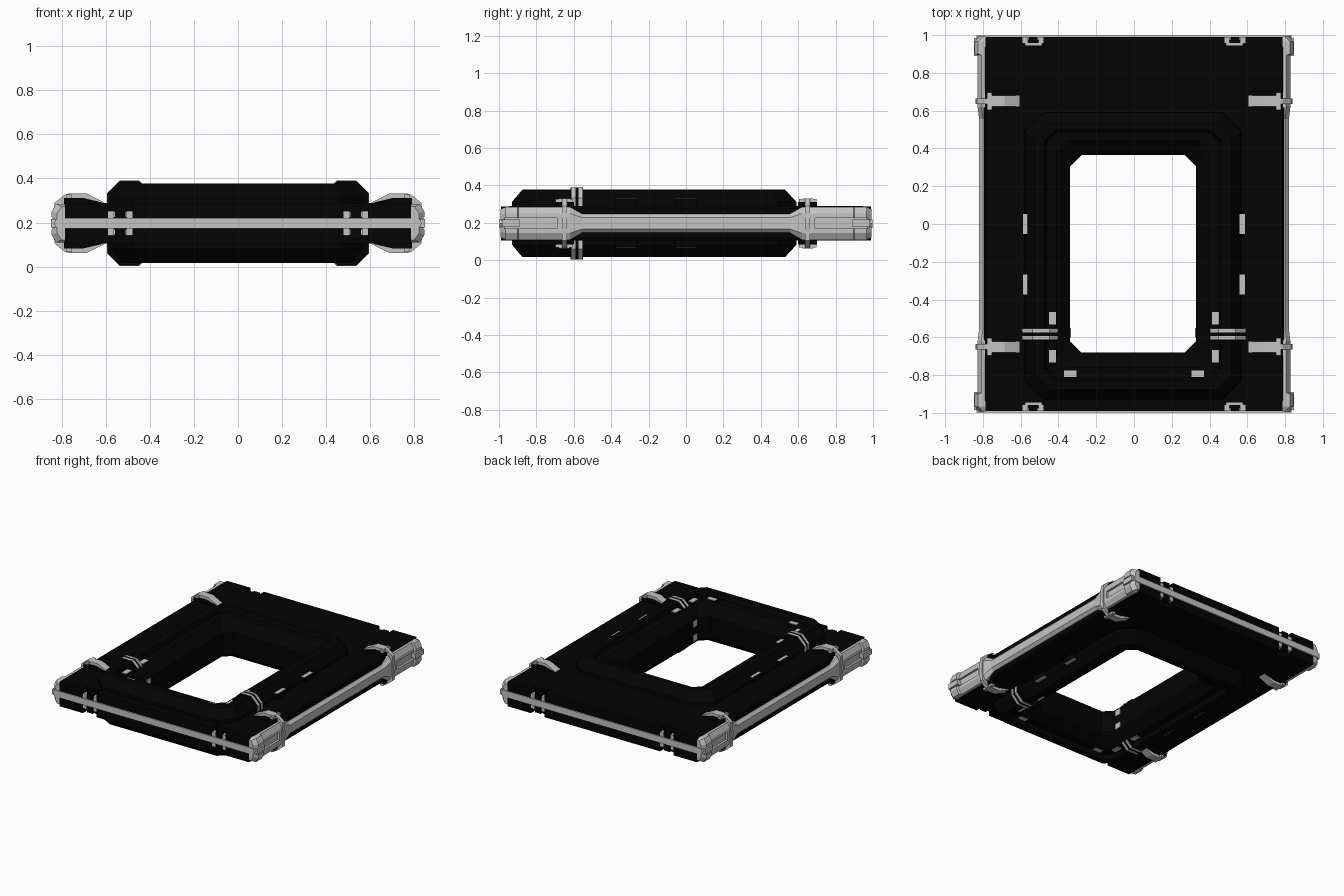
import bpy, bmesh
from mathutils import Matrix, Vector

MID = 0.197  # height of the symmetry plane; parts are built around it

cube = bpy.data.objects.get("Cube")
if cube:
    bpy.data.objects.remove(cube, do_unlink=True)


def material(name, value):
    m = bpy.data.materials.new(name)
    m.use_nodes = True
    col = (value, value, value, 1)
    m.diffuse_color = col
    m.node_tree.nodes["Principled BSDF"].inputs["Base Color"].default_value = col
    return m


BLACK = material("black", 0.001)
GREY = material("light grey", 0.55)


def finish(name, bm, mat):
    bmesh.ops.recalc_face_normals(bm, faces=bm.faces)
    me = bpy.data.meshes.new(name)
    bm.to_mesh(me)
    bm.free()
    me.materials.append(mat)
    ob = bpy.data.objects.new(name, me)
    ob.location.z = MID
    bpy.context.collection.objects.link(ob)
    return ob


def loft(bm, loops, closed=False):
    """Bridge equal-length point loops, capping the ends unless closed."""
    rows = [[bm.verts.new(p) for p in loop] for loop in loops]
    n = len(rows[0])
    pairs = list(zip(rows, rows[1:] + rows[:1]))
    for a, b in pairs if closed else pairs[:-1]:
        for i in range(n):
            j = (i + 1) % n
            bm.faces.new((a[i], a[j], b[j], b[i]))
    if not closed:
        bm.faces.new(rows[0])
        bm.faces.new(rows[-1])


def octagon(hx, y0, y1, c, z):
    return [(-hx + c, y0, z), (hx - c, y0, z), (hx, y0 + c, z), (hx, y1 - c, z),
            (hx - c, y1, z), (-hx + c, y1, z), (-hx, y1 - c, z), (-hx, y0 + c, z)]


def box(bm, x, y, z):
    """Box from (min, max) ranges."""
    mid = Vector([sum(r) / 2 for r in (x, y, z)])
    size = [r[1] - r[0] for r in (x, y, z)]
    bmesh.ops.create_cube(bm, size=1, matrix=Matrix.Translation(mid)
                          @ Matrix.Diagonal((*size, 1)))


def prism(bm, profile, y0, y1):
    loft(bm, [[(x, y, z) for x, z in profile] for y in (y0, y1)])


def mirrored(bm, *axes):
    """Copy the whole mesh across each given axis."""
    for axis in axes:
        geo = bmesh.ops.duplicate(bm, geom=bm.verts[:] + bm.edges[:] + bm.faces[:])["geom"]
        for v in geo:
            if isinstance(v, bmesh.types.BMVert):
                v.co[axis] *= -1


def octagon_ring(name, levels, mat):
    """Ring symmetric in height, its profile given from outside to inside."""
    bm = bmesh.new()
    top = [octagon(*l) for l in levels]
    bottom = [octagon(*l[:4], -l[4]) for l in reversed(levels)]
    loft(bm, top + bottom, closed=True)
    return finish(name, bm, mat)


# Flat base slab, with end strips that leave notches between them
octagon_ring("base_slab", [(0.795, -0.945, 0.945, 0.01, 0.08),
                           (0.785, -0.945, 0.945, 0.01, 0.092),
                           (0.5, -0.8, 0.45, 0.06, 0.092)], BLACK)
bm = bmesh.new()
box(bm, (0.59, 0.785), (0.94, 0.99), (-0.091, 0.091))
box(bm, (0, 0.478), (0.94, 0.99), (-0.091, 0.091))
box(bm, (0.47, 0.6), (0.94, 0.975), (-0.028, 0.028))
mirrored(bm, 0, 1)
finish("end_strips", bm, BLACK)

# Raised frame with an inner ledge around the opening
frame = octagon_ring("raised_frame", [(0.574, -0.93, 0.592, 0.1, 0.085),
                                      (0.572, -0.93, 0.59, 0.1, 0.115),
                                      (0.522, -0.875, 0.53, 0.08, 0.18),
                                      (0.468, -0.83, 0.497, 0.055, 0.18),
                                      (0.455, -0.815, 0.485, 0.05, 0.15),
                                      (0.405, -0.76, 0.44, 0.05, 0.148),
                                      (0.345, -0.69, 0.374, 0.06, 0.095),
                                      (0.334, -0.68, 0.364, 0.06, 0.08)], BLACK)
frame.location.x = -0.005

# Long edge rails swelling into corner guards
bm = bmesh.new()
half = [(0.555, 0.82, 0.05), (0.62, 0.828, 0.088), (0.895, 0.828, 0.088),
        (0.9, 0.845, 0.088), (0.965, 0.845, 0.088), (0.992, 0.82, 0.075)]
stations = [(-y, x, h) for y, x, h in reversed(half)] + half
loft(bm, [[(0.785, y, -h), (x - 0.02, y, -h), (x, y, -h * 0.6),
           (x, y, h * 0.6), (x - 0.02, y, h), (0.785, y, h)] for y, x, h in stations])
mirrored(bm, 0)
rails = finish("edge_rails", bm, GREY)

# Slots in the corner guards, with a bar inside each
bm = bmesh.new()
box(bm, (0.812, 0.9), (0.69, 0.97), (-0.028, 0.028))
mirrored(bm, 0, 1)
cutter = finish("slot_cutter", bm, GREY)
cutter.hide_render = True
cutter.hide_viewport = True
slots = rails.modifiers.new("slots", 'BOOLEAN')
slots.operation = 'DIFFERENCE'
slots.solver = 'EXACT'
slots.object = cutter
bm = bmesh.new()
box(bm, (0.8, 0.848), (0.89, 0.985), (-0.02, 0.02))
mirrored(bm, 0, 1)
finish("corner_bars", bm, GREY)

# Thin rails along the front and back
bm = bmesh.new()
rail = [(0.82, -0.024), (0.835, 0), (0.82, 0.024)]
prism(bm, rail + [(-x, z) for x, z in reversed(rail)], 0.972, 0.998)
mirrored(bm, 1)
finish("end_rails", bm, GREY)

# Brackets in the end notches
bm = bmesh.new()
for x in (0.478, 0.562):
    box(bm, (x, x + 0.028), (0.955, 0.988), (0.02, 0.055))
box(bm, (0.488, 0.578), (0.946, 0.962), (0.02, 0.053))
mirrored(bm, 0, 1, 2)
finish("notch_brackets", bm, GREY)
bm = bmesh.new()
box(bm, (0.51, 0.558), (0.958, 0.99), (0.02, 0.075))
mirrored(bm, 0, 1, 2)
finish("notch_blocks", bm, BLACK)

# Clips wrapping the long edges, on dark pads
bm = bmesh.new()
prism(bm, [(0.605, 0.085), (0.605, 0.094), (0.685, 0.134), (0.77, 0.134), (0.775, 0.085)],
      0.622, 0.68)
box(bm, (0.753, 0.777), (0.603, 0.697), (0.114, 0.13))
prism(bm, [(0.765, 0), (0.765, 0.134), (0.785, 0.13), (0.832, 0.092), (0.838, 0)], 0.636, 0.664)
mirrored(bm, 0, 1, 2)
finish("edge_clips", bm, GREY)
bm = bmesh.new()
prism(bm, [(0.6, 0.085), (0.62, 0.095), (0.7, 0.114), (0.79, 0.114), (0.79, 0.085)],
      0.6, 0.7)
mirrored(bm, 0, 1, 2)
finish("clip_pads", bm, BLACK)

# Dark cuffs over the frame sides, each carrying two light bands
cuff = [(0.592, 0.08), (0.592, 0.135), (0.535, 0.192), (0.45, 0.192), (0.405, 0.15), (0.405, 0.08)]
bm = bmesh.new()
prism(bm, cuff, -0.617, -0.552)
mirrored(bm, 0, 2)
finish("frame_cuffs", bm, BLACK)
bm = bmesh.new()
for y in (-0.612, -0.574):
    prism(bm, [(x + (0.0015 if x > 0.5 else -0.0015), z + 0.0015) for x, z in cuff], y, y + 0.02)
mirrored(bm, 0, 2)
finish("frame_bands", bm, GREY)

# Light plates beside the frame on dark pads, and on its inner ledge
pads, plates = bmesh.new(), bmesh.new()
for y in (0.0, -0.32):
    box(pads, (0.54, 0.59), (y - 0.056, y + 0.056), (0.08, 0.13))
    box(plates, (0.558, 0.587), (y - 0.052, y + 0.052), (0.126, 0.132))
for y in (-0.5, -0.7):
    box(plates, (0.412, 0.45), (y - 0.033, y + 0.033), (0.146, 0.152))
box(plates, (0.305, 0.37), (-0.81, -0.775), (0.146, 0.152))
for bm in (pads, plates):
    mirrored(bm, 0, 2)
finish("plate_pads", pads, BLACK)
finish("light_plates", plates, GREY)

# Small lights on the inner walls
bm = bmesh.new()
box(bm, (0.328, 0.337), (-0.6, -0.55), (0.03, 0.075))
mirrored(bm, 0, 2)
finish("inner_lights", bm, GREY).location.x = -0.005
